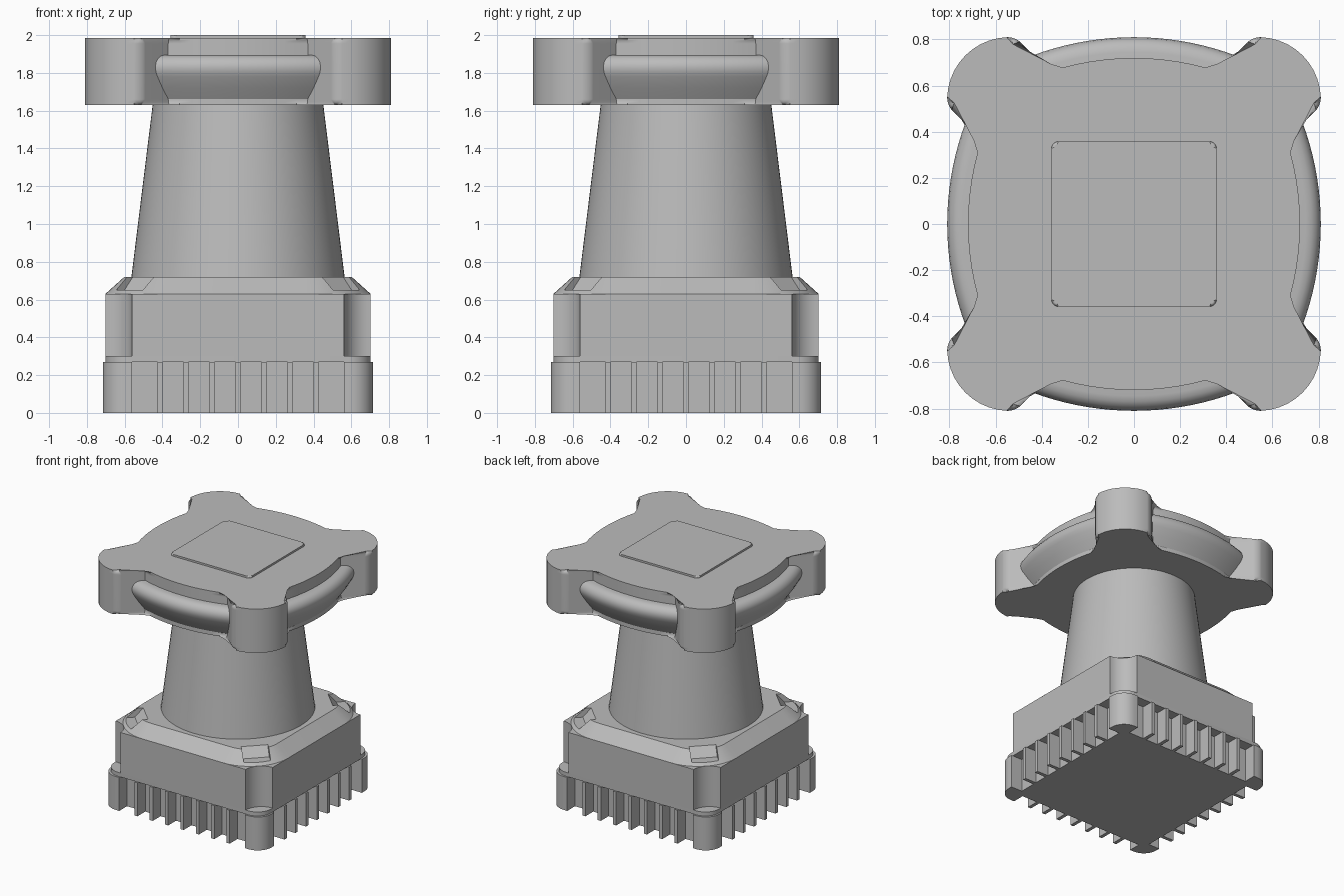
import bpy, bmesh
from math import sin, cos, asin, radians, sqrt, pi
from mathutils import Matrix, Vector

if "Cube" in bpy.data.objects:
    bpy.data.objects.remove(bpy.data.objects["Cube"])

GREY = (0.5, 0.5, 0.5, 1)
grey = bpy.data.materials.new("plain_grey")
grey.use_nodes = True
grey.diffuse_color = GREY
grey.node_tree.nodes["Principled BSDF"].inputs["Base Color"].default_value = GREY


def finish(name, bm, smooth=True):
    """Turn a bmesh into a named, shaded, coloured object."""
    bmesh.ops.recalc_face_normals(bm, faces=bm.faces[:])
    mesh = bpy.data.meshes.new(name)
    bm.to_mesh(mesh)
    bm.free()
    mesh.materials.append(grey)
    obj = bpy.data.objects.new(name, mesh)
    bpy.context.collection.objects.link(obj)
    if smooth:
        shade(obj)
    return obj


def activate(obj):
    bpy.ops.object.select_all(action='DESELECT')
    obj.select_set(True)
    bpy.context.view_layer.objects.active = obj


def shade(obj):
    activate(obj)
    bpy.ops.object.shade_smooth_by_angle(angle=radians(30))


def arc(cx, cy, r, start, end, steps=8):
    """Points on an arc, angles in degrees."""
    angles = [radians(start + (end - start) * i / steps) for i in range(steps + 1)]
    return [(cx + r * cos(a), cy + r * sin(a)) for a in angles]


def four_fold(quarter):
    """Repeat a quarter outline around the z axis."""
    out = []
    for x, y in quarter:
        out.append((x, y))
    for _ in range(3):
        quarter = [(-y, x) for x, y in quarter]
        out += quarter
    return out


def rounded_square(half, r, steps=8):
    c = half - r
    return four_fold(arc(c, c, r, 0, 90, steps))


def prism(outline, z0, z1, top=None):
    """Solid between a bottom outline and an equal or given top outline."""
    bm = bmesh.new()
    low = [bm.verts.new((x, y, z0)) for x, y in outline]
    high = [bm.verts.new((x, y, z1)) for x, y in (top or outline)]
    bm.faces.new(low)
    bm.faces.new(high)
    n = len(low)
    for i in range(n):
        j = (i + 1) % n
        bm.faces.new((low[i], low[j], high[j], high[i]))
    return bm


def round_edges(bm, test, width, segments=4):
    edges = [e for e in bm.edges if test(*(v.co for v in e.verts))]
    bmesh.ops.bevel(bm, geom=edges, offset=width, segments=segments, profile=0.5,
                    affect='EDGES', clamp_overlap=False)


def weighted(obj):
    mod = obj.modifiers.new("even_shading", 'WEIGHTED_NORMAL')
    mod.keep_sharp = True


# Heat sink: rounded corner posts with thin fins along each side
OUT, INNER, PITCH, FIN = 0.715, 0.615, 0.1375, 0.014
quarter = arc(OUT - 0.12, OUT - 0.12, 0.12, 0, 90)
quarter += [(0.562, OUT), (0.562, INNER)]
for i in range(3, -4, -1):
    x = i * PITCH
    quarter += [(x + FIN, INNER), (x + FIN, OUT), (x - FIN, OUT), (x - FIN, INNER)]
quarter += [(-0.562, INNER), (-0.562, OUT)]
finish("heat_sink", prism(four_fold(quarter), 0, 0.27))

# Housing: thin plate and block with hollowed corners
finish("base_plate", prism(rounded_square(0.702, 0.12), 0.27, 0.302))
finish("housing", prism(four_fold(arc(0.702, 0.702, 0.142, 270, 180, 10)), 0.302, 0.63))

# Sloped cover with a pocket cut into each corner
cover = finish("sloped_cover", prism(rounded_square(0.702, 0.342, 12), 0.63, 0.72,
                                     rounded_square(0.602, 0.242, 12)), smooth=False)
for k in range(4):
    bm = prism([(0.75, -0.1), (1.1, -0.1), (1.1, 0.1), (0.75, 0.1)], 0.65, 0.75,
               [(0.66, -0.1), (1.1, -0.1), (1.1, 0.1), (0.66, 0.1)])
    bm.transform(Matrix.Rotation(pi / 4 + k * pi / 2, 4, 'Z'))
    cutter = finish("pocket_cutter", bm, smooth=False)
    cutter.hide_render = True
    activate(cover)
    mod = cover.modifiers.new("pocket", 'BOOLEAN')
    mod.operation = 'DIFFERENCE'
    mod.solver = 'EXACT'
    mod.object = cutter
    bpy.ops.object.modifier_apply(modifier=mod.name)
    bpy.data.objects.remove(cutter)
shade(cover)

# Tapered column
bpy.ops.mesh.primitive_cone_add(vertices=72, radius1=0.565, radius2=0.45,
                                depth=0.93, location=(0, 0, 1.18))
column = bpy.context.object
column.name = "column"
column.data.materials.append(grey)
shade(column)

# Head: four diagonal lobes joined by bowed sides
LOW, HIGH, LOBE_HALF = 1.63, 1.985, 0.21
tip = 90 - 38.9
lobe = [((u - v) / sqrt(2), (u + v) / sqrt(2)) for u, v in arc(0.764, 0, 0.27, -tip, tip, 12)]
bow = 18.4
side = arc(0, -0.45, 1.17, 90 - bow, 90 + bow, 12)
bm = prism(four_fold(lobe + side), LOW, HIGH)


def head_edge(a, b):
    if abs(a.z - b.z) < 0.01:
        return True
    # upright edges where a lobe tip meets its straight flanks
    u, v = (abs(a.x) + abs(a.y)) / sqrt(2), abs(abs(a.x) - abs(a.y)) / sqrt(2)
    return u > 0.85 and v > LOBE_HALF - 0.006


round_edges(bm, head_edge, 0.03)
weighted(finish("head", bm))

# Bumpers: rounded lip swept along each bowed side
profile = [(0.60, 1.632), (0.70, 1.632), (0.76, 1.72), (0.795, 1.78), (0.806, 1.805),
           (0.81, 1.83), (0.805, 1.855), (0.79, 1.877), (0.77, 1.89), (0.745, 1.895),
           (0.60, 1.895)]
SWEEP = radians(46)
for k, name in enumerate(("back", "right", "front", "left")):
    bm = bmesh.new()
    face = bm.faces.new([bm.verts.new((0, y, z)) for y, z in profile])
    pivot = Vector((0, -0.45, 0))
    bmesh.ops.rotate(bm, verts=bm.verts[:], cent=pivot,
                     matrix=Matrix.Rotation(-SWEEP / 2, 3, 'Z'))
    bmesh.ops.spin(bm, geom=[face], cent=pivot, axis=(0, 0, 1), angle=SWEEP, steps=20)
    bm.transform(Matrix.Rotation(k * pi / 2, 4, 'Z'))
    finish(name + "_bumper", bm)

# Raised square pad on top
bm = prism(rounded_square(0.358, 0.03, 5), 1.97, 2.0)
round_edges(bm, lambda a, b: min(a.z, b.z) > 1.99, 0.012, 3)
weighted(finish("top_pad", bm))
